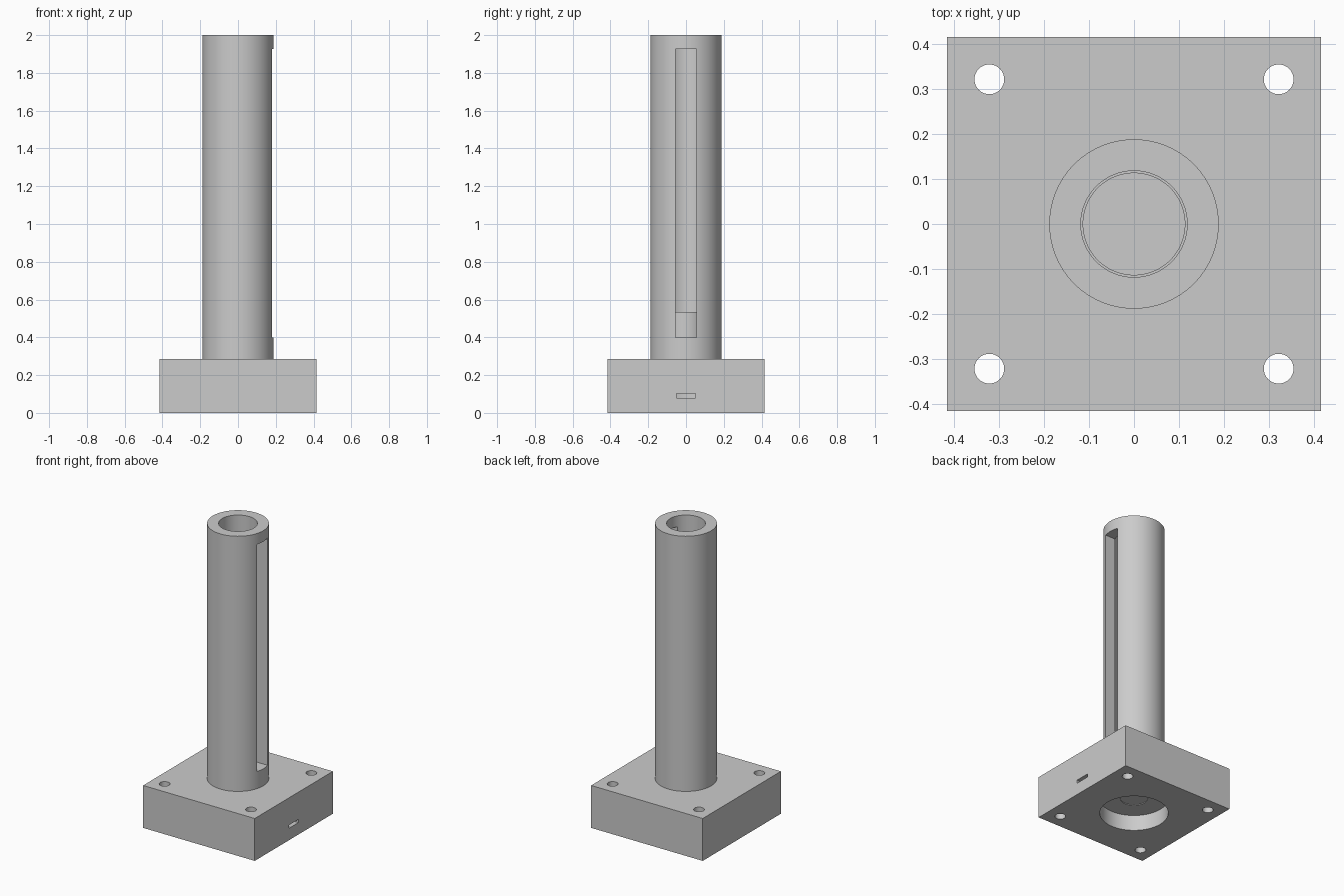
import bpy
import math

if "Cube" in bpy.data.objects:
    bpy.data.objects.remove(bpy.data.objects["Cube"], do_unlink=True)

BASE_TOP = 0.285

grey = bpy.data.materials.new("plain grey")
grey.use_nodes = True
colour = (0.6, 0.6, 0.6, 1.0)
grey.diffuse_color = colour
grey.node_tree.nodes["Principled BSDF"].inputs["Base Color"].default_value = colour


def box(name, x, y, z):
    """Box from (low, high) ranges."""
    centre = [(a + b) / 2 for a, b in (x, y, z)]
    bpy.ops.mesh.primitive_cube_add(size=1, location=centre)
    ob = bpy.context.object
    ob.name = name
    ob.scale = [b - a for a, b in (x, y, z)]
    bpy.ops.object.transform_apply(location=True, scale=True)
    ob.data.materials.append(grey)
    return ob


def cylinder(name, radius, z, x=0, y=0, sides=96):
    """Upright cylinder between two heights."""
    bpy.ops.mesh.primitive_cylinder_add(
        vertices=sides, radius=radius, depth=z[1] - z[0],
        location=(x, y, (z[0] + z[1]) / 2))
    ob = bpy.context.object
    ob.name = name
    bpy.ops.object.transform_apply(location=True)
    ob.data.materials.append(grey)
    return ob


def cut(target, cutters):
    """Subtract each cutter, bake the result and delete the cutter."""
    bpy.ops.object.select_all(action="DESELECT")
    target.select_set(True)
    bpy.context.view_layer.objects.active = target
    for cutter in cutters:
        cutter.hide_render = True
        mod = target.modifiers.new("cut", "BOOLEAN")
        mod.operation = "DIFFERENCE"
        mod.solver = "EXACT"
        mod.object = cutter
        bpy.ops.object.modifier_apply(modifier=mod.name)
        bpy.data.objects.remove(cutter, do_unlink=True)


def smooth(ob):
    bpy.ops.object.select_all(action="DESELECT")
    ob.select_set(True)
    bpy.context.view_layer.objects.active = ob
    bpy.ops.object.shade_smooth_by_angle(angle=math.radians(30))


# Square base with corner bolt holes, underside pocket and side port
base = box("base", (-0.415, 0.415), (-0.415, 0.415), (0, BASE_TOP))
base_cutters = [
    cylinder("bolt_hole", 0.033, (-0.1, 0.4), sx * 0.321, sy * 0.321, 48)
    for sx in (-1, 1) for sy in (-1, 1)]
base_cutters.append(cylinder("pocket", 0.21, (-0.1, 0.105)))
base_cutters.append(cylinder("pocket_recess", 0.085, (0.05, 0.109)))
base_cutters.append(box("port", (0.15, 0.5), (-0.049, 0.049), (0.08, 0.102)))
cut(base, base_cutters)

# Hollow column with a tall slot in one side
column = cylinder("column", 0.188, (BASE_TOP, 2))
cut(column, [
    cylinder("bore", 0.118, (0.1, 2.2)),
    box("slot", (0.05, 0.3), (-0.056, 0.056), (0.4, 1.927))])

# Plug filling the lower end of the bore
plug = cylinder("bore_plug", 0.114, (BASE_TOP, 0.535))

for part in (base, column, plug):
    smooth(part)
